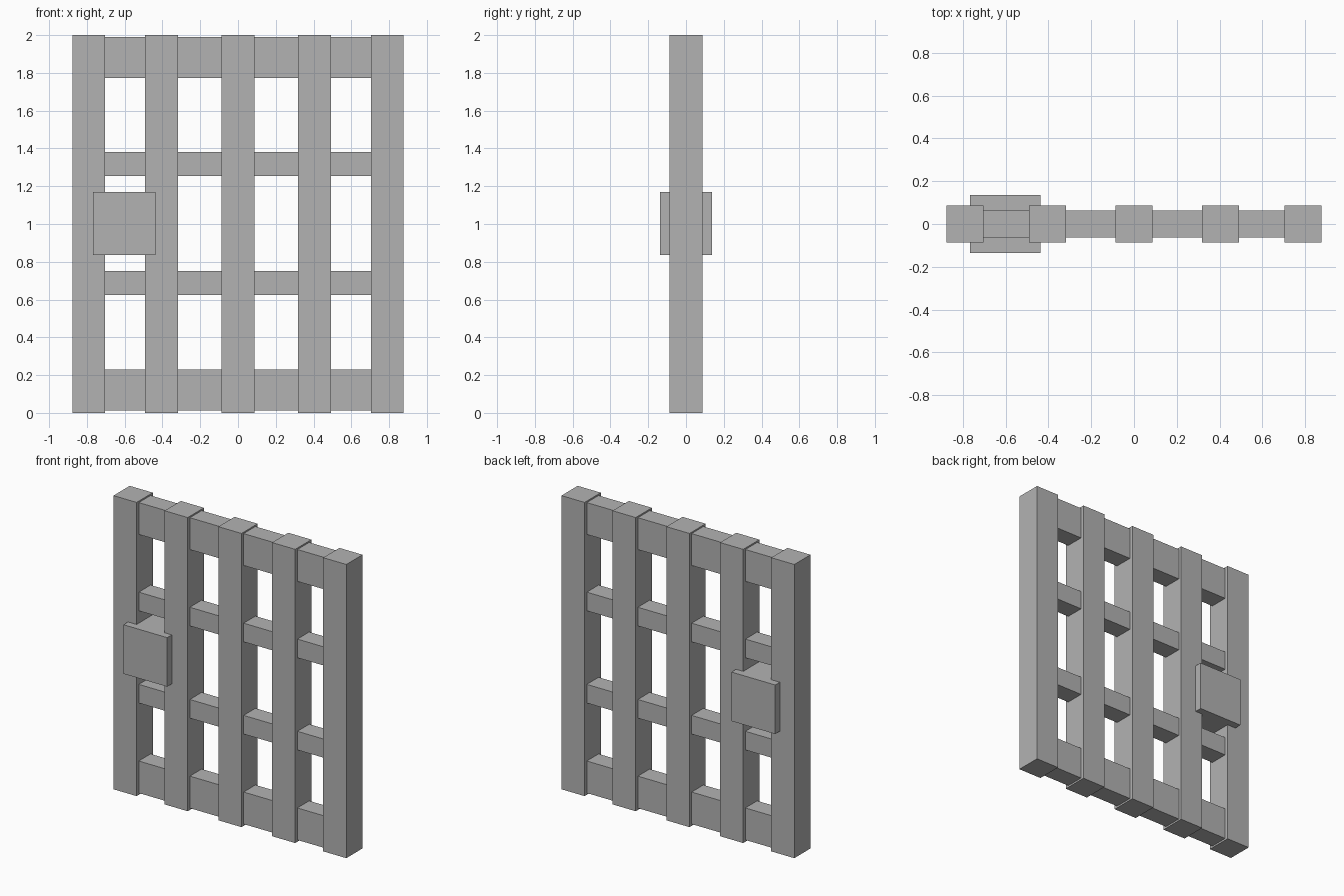
import bpy

default = bpy.data.objects.get("Cube")
if default:
    bpy.data.objects.remove(default, do_unlink=True)

# Single plain metal colour
GREY = (0.45, 0.45, 0.45, 1.0)
metal = bpy.data.materials.new("grey_metal")
metal.use_nodes = True
metal.diffuse_color = GREY
metal.node_tree.nodes["Principled BSDF"].inputs["Base Color"].default_value = GREY


def box(name, x, z, depth):
    """Box spanning the x and z ranges, centred on y = 0."""
    bpy.ops.mesh.primitive_cube_add(
        size=1, location=(sum(x) / 2, 0, sum(z) / 2))
    obj = bpy.context.object
    obj.name = name
    obj.scale = (x[1] - x[0], depth, z[1] - z[0])
    bpy.ops.object.transform_apply(location=False, rotation=False, scale=True)
    obj.data.materials.append(metal)
    return obj


# Square upright bars
HALF = 0.087
OUTER = 0.79
for i, x in enumerate((-OUTER, -0.405, 0, 0.405, OUTER)):
    box(f"upright_bar_{i + 1}", (x - HALF, x + HALF), (0, 2), 2 * HALF)

# Thinner cross rails, broad at the ends and narrow in the middle
rails = {
    "bottom_rail": (0.012, 0.23),
    "lower_middle_rail": (0.625, 0.752),
    "upper_middle_rail": (1.253, 1.38),
    "top_rail": (1.773, 1.99),
}
for name, z in rails.items():
    box(name, (-OUTER, OUTER), z, 0.127)

# Lock box passing through the gate on its right side
box("lock_box", (-0.768, -0.438), (0.835, 1.169), 0.273)
